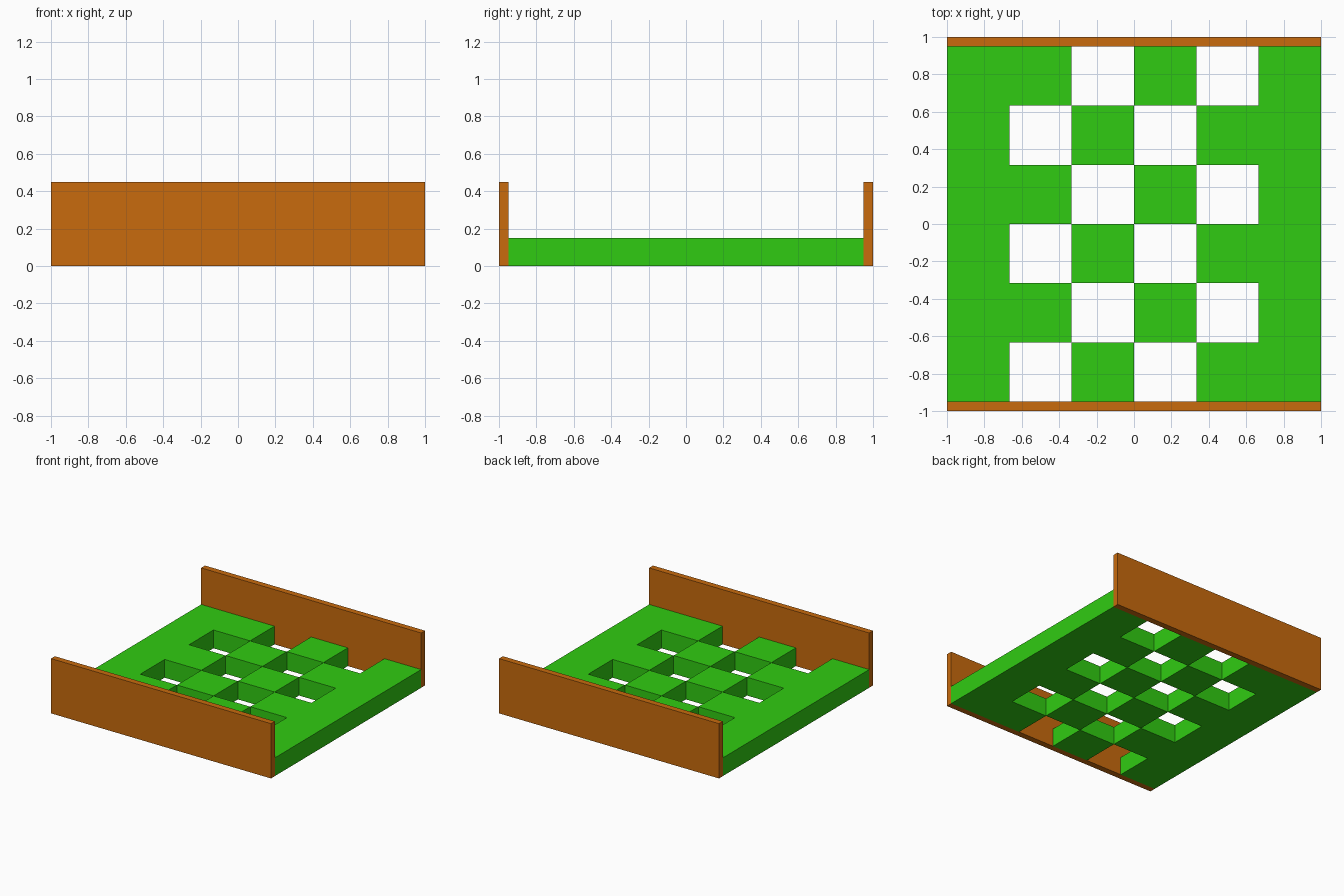
import bpy, bmesh

if "Cube" in bpy.data.objects:
    bpy.data.objects.remove(bpy.data.objects["Cube"])

WALL_T, WALL_H, DECK_H, N = 0.05, 0.45, 0.15, 6
EDGE = 1 - WALL_T
DX, DY = 2 / N, 2 * EDGE / N


def material(name, color):
    m = bpy.data.materials.new(name)
    m.diffuse_color = color
    m.use_nodes = True
    m.node_tree.nodes["Principled BSDF"].inputs["Base Color"].default_value = m.diffuse_color
    return m


def add_object(name, bm, mat):
    mesh = bpy.data.meshes.new(name)
    bm.to_mesh(mesh)
    bm.free()
    mesh.materials.append(mat)
    ob = bpy.data.objects.new(name, mesh)
    bpy.context.collection.objects.link(ob)
    return ob


green = material("green", (0.03, 0.60, 0.006, 1))
orange = material("orange", (0.58, 0.145, 0.004, 1))


def filled(i, j):
    """Checkered openings in the four middle columns."""
    if not (0 <= i < N and 0 <= j < N):
        return False
    return not (1 <= i <= 4 and (i + j) % 2 == 1)


# Deck: a grid of solid cells, with side faces only where a neighbour is open
bm = bmesh.new()
for i in range(N):
    for j in range(N):
        if not filled(i, j):
            continue
        x0, y0 = -1 + i * DX, -EDGE + j * DY
        ring = [(x0, y0), (x0 + DX, y0), (x0 + DX, y0 + DY), (x0, y0 + DY)]
        quads = [[(x, y, DECK_H) for x, y in ring],
                 [(x, y, 0) for x, y in reversed(ring)]]
        for k, (di, dj) in enumerate([(0, -1), (1, 0), (0, 1), (-1, 0)]):
            if not filled(i + di, j + dj):
                a, b = ring[k], ring[(k + 1) % 4]
                quads.append([(*a, 0), (*b, 0), (*b, DECK_H), (*a, DECK_H)])
        for q in quads:
            bm.faces.new([bm.verts.new(p) for p in q])
bmesh.ops.remove_doubles(bm, verts=bm.verts, dist=1e-4)
add_object("checkered_deck", bm, green)

# Upright boards along the front and back
for name, side in (("front_board", -1), ("back_board", 1)):
    bm = bmesh.new()
    bmesh.ops.create_cube(bm, size=1)
    bmesh.ops.scale(bm, vec=(2, WALL_T, WALL_H), verts=bm.verts)
    board = add_object(name, bm, orange)
    board.location = (0, side * (1 - WALL_T / 2), WALL_H / 2)
